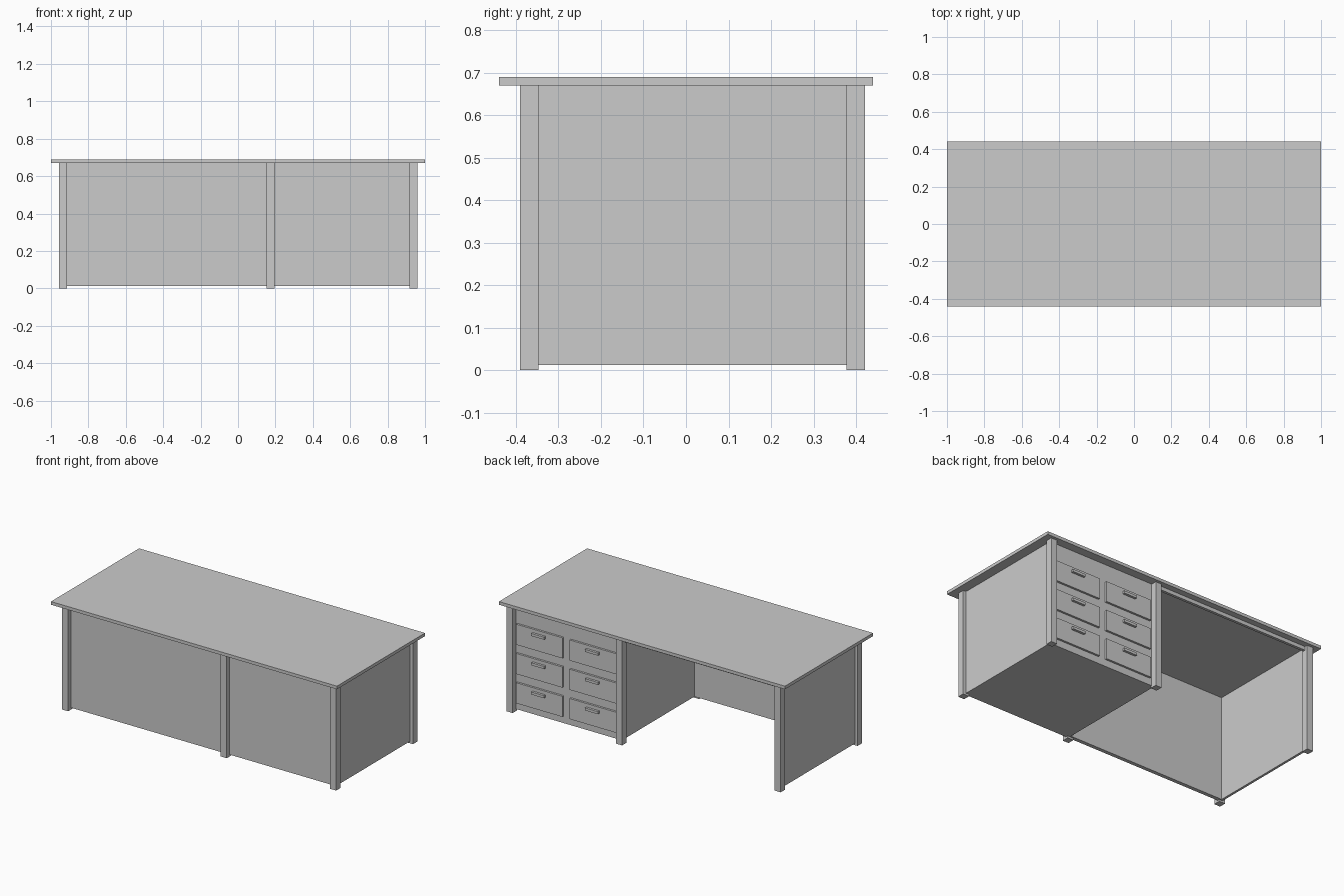
import bpy

if "Cube" in bpy.data.objects:
    bpy.data.objects.remove(bpy.data.objects["Cube"])


def box(name, x, y, z):
    """Axis-aligned box from (min, max) ranges."""
    bpy.ops.mesh.primitive_cube_add(
        size=1, location=[(a + b) / 2 for a, b in (x, y, z)])
    ob = bpy.context.object
    ob.name = name
    ob.scale = [b - a for a, b in (x, y, z)]
    bpy.ops.object.transform_apply(location=False, rotation=False, scale=True)
    return ob


TOP = 0.67      # underside of the desktop
LOW = 0.012     # lower edge of the panels

# Desktop
box("desktop", (-1, 1), (-0.44, 0.44), (TOP, 0.69))

# Six square legs
for side, x in (("left", (-0.957, -0.915)), ("middle", (0.152, 0.194)),
                ("right", (0.917, 0.959))):
    for end, y in (("front", (-0.39, -0.347)), ("back", (0.378, 0.421))):
        box(f"{end}_{side}_leg", x, y, (0, TOP))

# Modesty panel and left side panel
box("front_panel", (-0.94, 0.94), (-0.362, -0.338), (LOW, TOP))
box("left_side_panel", (-0.94, -0.925), (-0.36, 0.4), (LOW, TOP))

# Closed drawer pedestal on the right
FACE = 0.386
box("drawer_pedestal", (0.178, 0.938), (-0.345, FACE), (LOW, TOP))

# Narrow rail under the desktop above the knee space
box("knee_space_rail", (-0.92, 0.16), (0.385, 0.402), (0.647, TOP))

# Drawer fronts with bar pulls, two columns of three
for col, cx in enumerate((0.372, 0.748)):
    for row in range(3):
        top = 0.556 - 0.185 * row
        box(f"drawer_front_{col}_{row}", (cx - 0.163, cx + 0.163),
            (FACE - 0.01, FACE + 0.013), (top - 0.13, top))
        box(f"drawer_pull_{col}_{row}", (cx - 0.045, cx + 0.045),
            (FACE + 0.005, FACE + 0.028), (top - 0.038, top - 0.022))
